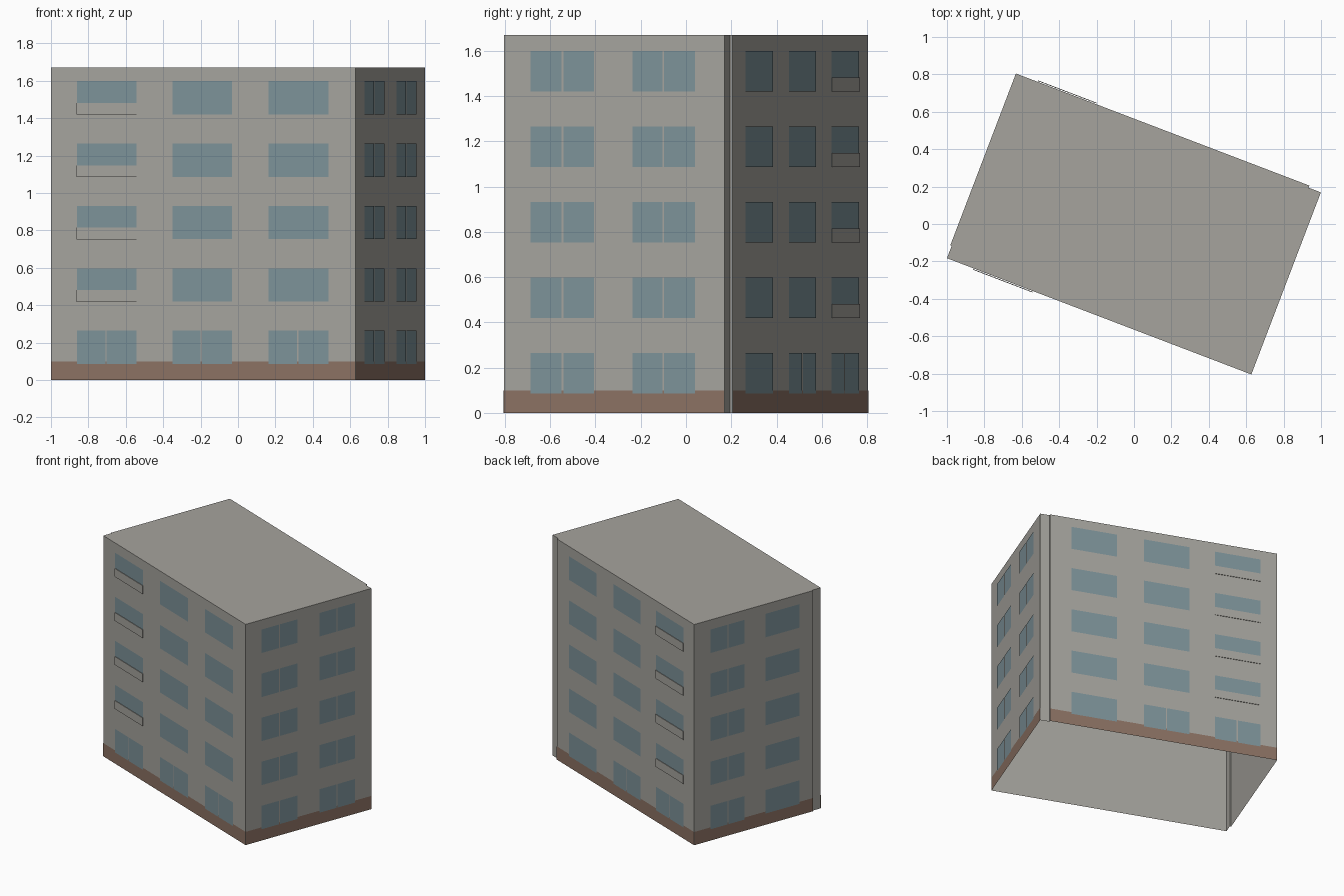
import bpy
import bmesh
from math import radians
from mathutils import Matrix, Vector

if "Cube" in bpy.data.objects:
    bpy.data.objects.remove(bpy.data.objects["Cube"], do_unlink=True)


def material(name, rgb):
    m = bpy.data.materials.new(name)
    m.use_nodes = True
    m.diffuse_color = (*rgb, 1)
    m.node_tree.nodes["Principled BSDF"].inputs["Base Color"].default_value = (*rgb, 1)
    return m


GREY = material("warm grey render", (0.38, 0.37, 0.34))
GLASS = material("blue grey glass", (0.205, 0.29, 0.32))
BROWN = material("brown plinth", (0.26, 0.168, 0.125))

# Building frame: corner origin, turned in plan
LENGTH, DEPTH, HEIGHT = 1.742, 1.054, 1.67
STRIP, STEP = 0.07, 0.008
FRAME = Matrix.Translation((-1, -0.183, 0)) @ Matrix.Rotation(radians(-20.9), 4, "Z")


def finish(bm, name, mat):
    bm.transform(FRAME)
    mesh = bpy.data.meshes.new(name)
    bm.to_mesh(mesh)
    bm.free()
    mesh.materials.append(mat)
    obj = bpy.data.objects.new(name, mesh)
    bpy.context.collection.objects.link(obj)
    return obj


# Shell: stepped footprint raised to a flat roof, open underneath
footprint = [(0, 0), (LENGTH, 0), (LENGTH, DEPTH - 0.012),
             (LENGTH - STRIP, DEPTH - 0.012), (LENGTH - STRIP, DEPTH),
             (-STEP, DEPTH), (-STEP, STRIP), (0, STRIP)]
bm = bmesh.new()
low = [bm.verts.new((x, y, 0)) for x, y in footprint]
top = [bm.verts.new((x, y, HEIGHT)) for x, y in footprint]
for i in range(len(low)):
    j = (i + 1) % len(low)
    bm.faces.new((low[i], low[j], top[j], top[i]))
bm.faces.new(top)
finish(bm, "walls_and_roof", GREY)


class Wall:
    """A facade with u along it, z up and an outward offset."""

    def __init__(self, name, origin, along, plinth, columns, split, balcony=None):
        self.name, self.origin, self.along = name, Vector((*origin, 0)), Vector((*along, 0))
        self.out = self.along.cross(Vector((0, 0, 1)))
        self.plinth, self.columns, self.split, self.balcony = plinth, columns, split, balcony

    def point(self, u, z, off):
        return self.origin + self.along * u + self.out * off + Vector((0, 0, z))

    def plate(self, bm, u0, u1, z0, z1, off):
        corners = ((u0, z0), (u1, z0), (u1, z1), (u0, z1))
        return bm.faces.new([bm.verts.new(self.point(u, z, off)) for u, z in corners])

    def slab(self, bm, u0, u1, z0, z1, off, thick):
        face = self.plate(bm, u0, u1, z0, z1, off)
        ext = bmesh.ops.extrude_face_region(bm, geom=[face], use_keep_orig=True)
        verts = [g for g in ext["geom"] if isinstance(g, bmesh.types.BMVert)]
        bmesh.ops.translate(bm, verts=verts, vec=self.out * thick)
        bmesh.ops.recalc_face_normals(bm, faces=bm.faces)


# Columns are (start, end, mullion position); split says which floors have mullions
walls = [
    Wall("front", (0, 0), (1, 0), (0, LENGTH),
         [(0.15, 0.492, 0.316), (0.696, 1.038, 0.861), (1.247, 1.589, 1.413)],
         "ground", balcony=0),
    Wall("right", (LENGTH, 0), (0, 1), (0, DEPTH - 0.012),
         [(0.128, 0.428, 0.278), (0.61, 0.905, 0.755)], "all"),
    Wall("back", (LENGTH, DEPTH), (-1, 0), (STRIP, LENGTH + STEP),
         [(0.225, 0.562, None), (0.765, 1.1, 0.93), (1.29, 1.627, 1.455)],
         "ground", balcony=2),
    Wall("left", (-STEP, DEPTH), (0, -1), (0, DEPTH - STRIP),
         [(0.133, 0.415, 0.28), (0.589, 0.872, None)], "all"),
]
FLOORS, PITCH, SILL, TALL, GAP = 5, 0.3335, 0.086, 0.178, 0.004

for w in walls:
    # Plinth band
    bm = bmesh.new()
    w.plate(bm, *w.plinth, 0, 0.1, 0.0015)
    finish(bm, w.name + "_plinth", BROWN)

    # Windows, with panes parted at the mullion
    bm = bmesh.new()
    for floor in range(FLOORS):
        z = SILL + floor * PITCH
        for u0, u1, mid in w.columns:
            if mid and (w.split == "all" or floor == 0):
                w.plate(bm, u0, mid - GAP, z, z + TALL, 0.003)
                w.plate(bm, mid + GAP, u1, z, z + TALL, 0.003)
            else:
                w.plate(bm, u0, u1, z, z + TALL, 0.003)
    finish(bm, w.name + "_windows", GLASS)

    # Balcony parapets over the lower part of one column
    if w.balcony is not None:
        bm = bmesh.new()
        u0, u1, _ = w.columns[w.balcony]
        for floor in range(1, FLOORS):
            z = SILL + floor * PITCH
            w.slab(bm, u0, u1, z - 0.001, z + 0.062, 0.004, 0.004)
        finish(bm, w.name + "_balcony_parapets", GREY)
